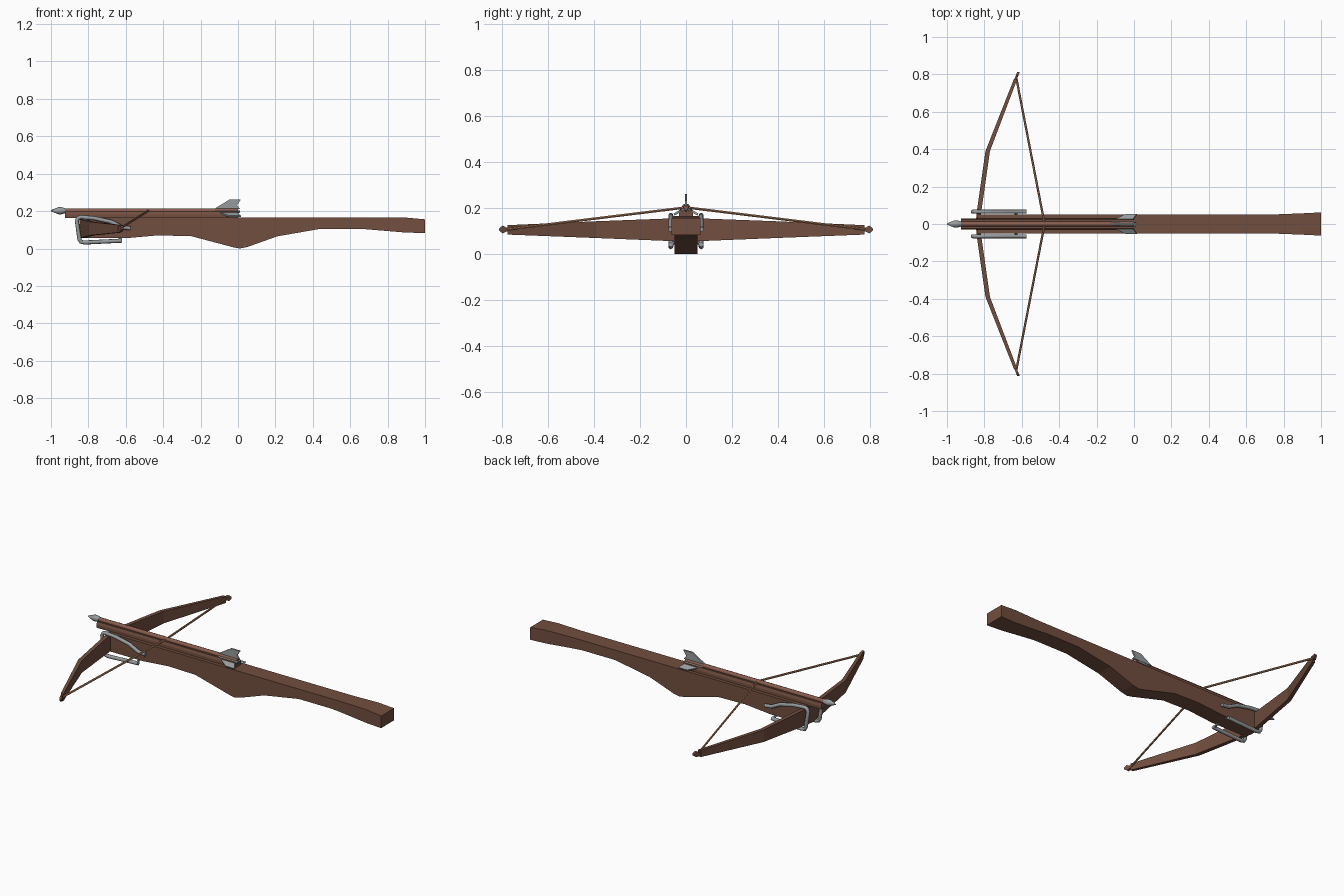
import bpy, bmesh, math
from mathutils import Vector

if "Cube" in bpy.data.objects:
    bpy.data.objects.remove(bpy.data.objects["Cube"])


def material(name, rgb):
    m = bpy.data.materials.new(name)
    m.diffuse_color = (*rgb, 1)
    m.use_nodes = True
    m.node_tree.nodes["Principled BSDF"].inputs["Base Color"].default_value = m.diffuse_color
    return m


WOOD = material("brown wood", (0.17, 0.077, 0.05))
SHAFT = material("reddish wood", (0.25, 0.11, 0.075))
CORD = material("tan cord", (0.43, 0.21, 0.11))
STEEL = material("grey steel", (0.31, 0.33, 0.34))
DARK = material("dark steel", (0.20, 0.20, 0.20))


def finish(name, bm, mat, smooth=False):
    bmesh.ops.recalc_face_normals(bm, faces=bm.faces)
    me = bpy.data.meshes.new(name)
    bm.to_mesh(me)
    bm.free()
    me.materials.append(mat)
    ob = bpy.data.objects.new(name, me)
    bpy.context.collection.objects.link(ob)
    if smooth:
        bpy.context.view_layer.objects.active = ob
        ob.select_set(True)
        bpy.ops.object.shade_smooth_by_angle(angle=math.radians(50))
        ob.select_set(False)
    return ob


def loft(name, rings, mat, smooth=False):
    """Skin a list of equal-length point rings and cap both ends."""
    bm = bmesh.new()
    vs = [[bm.verts.new(p) for p in r] for r in rings]
    n = len(vs[0])
    for a, b in zip(vs, vs[1:]):
        for i in range(n):
            j = (i + 1) % n
            bm.faces.new((a[i], a[j], b[j], b[i]))
    bm.faces.new(vs[0])
    bm.faces.new(vs[-1])
    return finish(name, bm, mat, smooth)


def lathe_x(name, profile, z, mat, n=8):
    rings = [[(x, r * math.cos(2 * math.pi * i / n), z + r * math.sin(2 * math.pi * i / n))
              for i in range(n)] for x, r in profile]
    return loft(name, rings, mat, True)


def rod(name, pts, r, mat, n=8):
    """Round bar swept along a bent path, mitred at each bend."""
    pts = [Vector(p) for p in pts]
    rings = []
    for i, p in enumerate(pts):
        d0 = (p - pts[i - 1]).normalized() if i else (pts[1] - p).normalized()
        d1 = (pts[i + 1] - p).normalized() if i < len(pts) - 1 else d0
        t = (d0 + d1).normalized()
        u = t.cross(Vector((0, 1, 0)) if abs(t.y) < 0.7 else Vector((0, 0, 1))).normalized()
        v = t.cross(u)
        rings.append([p + r * (math.cos(2 * math.pi * k / n) * u + math.sin(2 * math.pi * k / n) * v)
                      for k in range(n)])
    return loft(name, rings, mat, True)


# Stock: x, underside height, top height, half width
stock = [(-0.84, 0.055, 0.165, 0.05), (-0.6, 0.055, 0.165, 0.05), (-0.43, 0.07, 0.165, 0.05),
         (-0.25, 0.066, 0.165, 0.05), (-0.02, 0.005, 0.165, 0.05), (0.01, 0.0, 0.165, 0.05),
         (0.05, 0.008, 0.165, 0.05), (0.21, 0.065, 0.165, 0.05), (0.44, 0.105, 0.165, 0.05),
         (0.66, 0.105, 0.165, 0.05), (0.72, 0.1, 0.165, 0.05), (0.9, 0.085, 0.165, 0.057),
         (1.0, 0.083, 0.156, 0.062)]
loft("stock", [[(x, -w, b), (x, w, b), (x, w, t), (x, -w, t)] for x, b, t, w in stock], WOOD)

# Grooved rail that carries the bolt
rail = [(-0.03, 0.163), (0.03, 0.163), (0.03, 0.182), (0.024, 0.198), (0.014, 0.198),
        (0, 0.185), (-0.014, 0.198), (-0.024, 0.198), (-0.03, 0.182)]
loft("bolt_rail", [[(x, y, z) for y, z in rail] for x in (-0.925, 0.0)], WOOD)

# Bolt shaft, head and three fins
lathe_x("bolt_shaft", [(-0.94, 0.013), (0.0, 0.013)], 0.202, SHAFT)
lathe_x("bolt_head", [(-1.0, 0.003), (-0.96, 0.019), (-0.945, 0.019), (-0.925, 0.014)], 0.202, STEEL)
fin = [(-0.13, 0.008), (-0.045, 0.06), (0.015, 0.06), (-0.005, 0.03), (0.012, 0.008)]
for k in range(3):
    a = math.radians(90 + 120 * k)
    c, s = math.cos(a), math.sin(a)
    loft(f"bolt_fin_{k + 1}", [[(x, r * c - t * s, 0.202 + r * s + t * c) for x, r in fin]
                               for t in (-0.005, 0.005)], STEEL)

# Bow: y, x of the centre line, underside, top, half thickness
limb = [(0, -0.835, 0.055, 0.157, 0.012), (0.07, -0.828, 0.057, 0.155, 0.012),
        (0.39, -0.782, 0.07, 0.143, 0.012), (0.775, -0.633, 0.085, 0.126, 0.009)]
full = [(-y, *r) for y, *r in reversed(limb[1:])] + limb
loft("bow", [[(x - t, y, b), (x + t, y, b), (x + t, y, h), (x - t, y, h)]
             for y, x, b, h, t in full], WOOD)

for side, label in ((-1, "near"), (1, "far")):
    # Knob at the bow tip
    tip = [(0.77, -0.635, 0.008), (0.782, -0.63, 0.009), (0.797, -0.624, 0.017), (0.812, -0.618, 0.005)]
    loft(f"{label}_bow_tip", [[(x - 0.007, side * y, 0.107 - r), (x + 0.007, side * y, 0.107 - r),
                               (x + 0.007, side * y, 0.107 + r), (x - 0.007, side * y, 0.107 + r)]
                              for y, x, r in tip], WOOD)
    # Half of the string
    rod(f"{label}_string", [(-0.63, side * 0.785, 0.107), (-0.478, 0, 0.203)], 0.006, CORD, 6)
    # Bent steel bracket gripping the bow
    y = side * 0.066
    rod(f"{label}_bracket", [(-0.575, y, 0.108), (-0.62, y, 0.113), (-0.68, y, 0.143), (-0.77, y, 0.162),
                             (-0.84, y, 0.168), (-0.855, y, 0.163), (-0.862, y, 0.148), (-0.848, y, 0.05),
                             (-0.84, y, 0.036), (-0.82, y, 0.032), (-0.62, y, 0.042)], 0.011, STEEL)
    # Pin holding the bracket to the stock
    rod(f"{label}_bracket_pin", [(-0.63, y, 0.042), (-0.63, side * 0.03, 0.06)], 0.008, DARK, 6)
